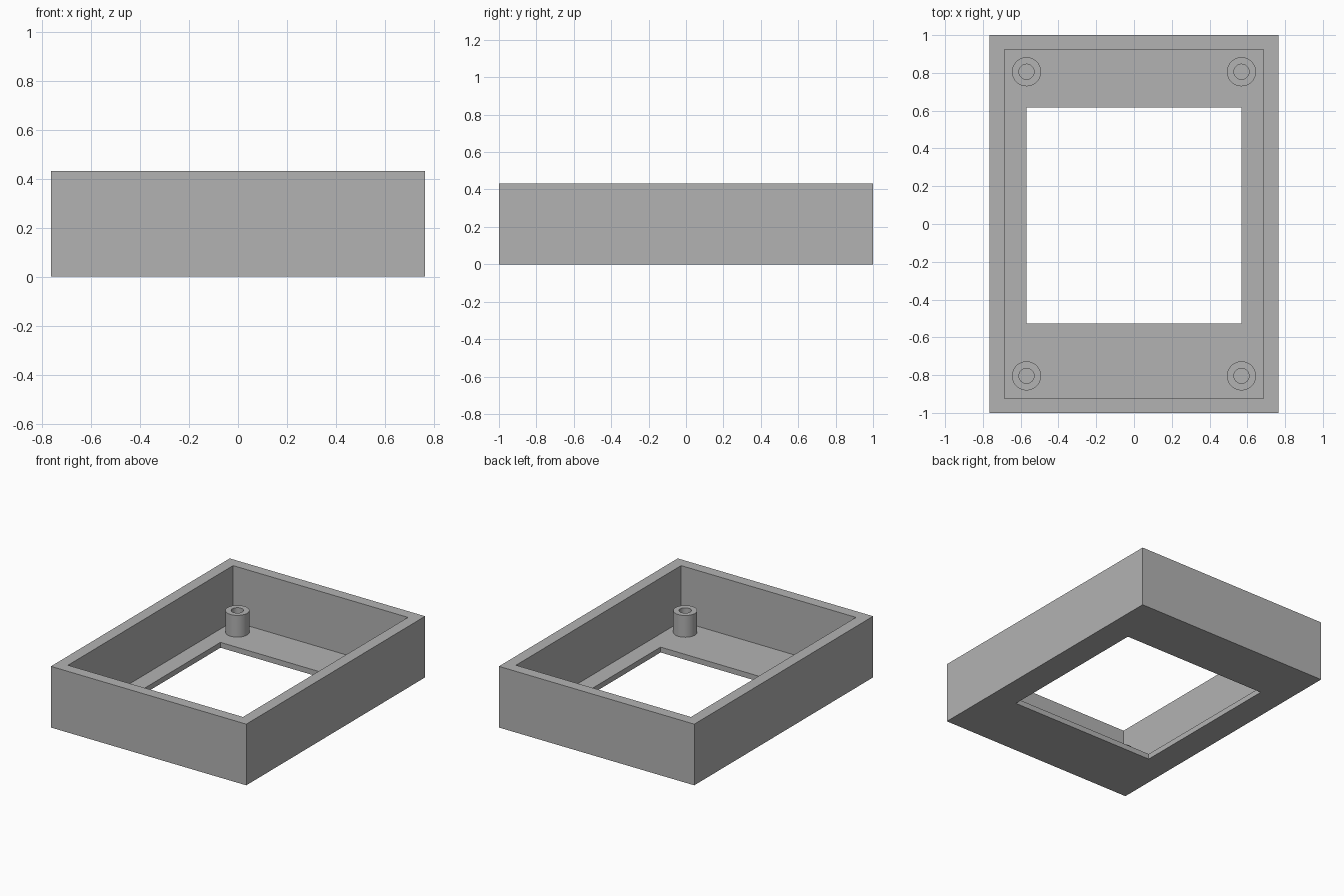
import bpy
import bmesh
import math

default_cube = bpy.data.objects.get("Cube")
if default_cube:
    bpy.data.objects.remove(default_cube, do_unlink=True)

HEIGHT, FLOOR, POST_TOP = 0.433, 0.038, 0.192
POST_RADIUS, HOLE_RADIUS, SIDES = 0.077, 0.04, 48

grey = bpy.data.materials.new("plain grey")
grey.use_nodes = True
grey.diffuse_color = (0.45, 0.45, 0.45, 1)
grey.node_tree.nodes["Principled BSDF"].inputs["Base Color"].default_value = grey.diffuse_color


def rectangle(x, y_front, y_back, z):
    return [(-x, y_front, z), (x, y_front, z), (x, y_back, z), (-x, y_back, z)]


def circle(radius, z):
    angles = [2 * math.pi * i / SIDES for i in range(SIDES)]
    return [(radius * math.cos(a), radius * math.sin(a), z) for a in angles]


def closed_rings(name, rings, location=(0, 0, 0)):
    """Join a cycle of rings into one watertight solid."""
    bm = bmesh.new()
    loops = [[bm.verts.new(p) for p in ring] for ring in rings]
    for a, b in zip(loops, loops[1:] + loops[:1]):
        n = len(a)
        for i in range(n):
            j = (i + 1) % n
            bm.faces.new((a[i], a[j], b[j], b[i]))
    bmesh.ops.recalc_face_normals(bm, faces=bm.faces)
    mesh = bpy.data.meshes.new(name)
    bm.to_mesh(mesh)
    bm.free()
    mesh.materials.append(grey)
    obj = bpy.data.objects.new(name, mesh)
    obj.location = location
    bpy.context.collection.objects.link(obj)
    return obj


# Open tray: outer walls, rim, inner walls, floor and its rectangular window
outer = (0.765, -1, 1)
inner = (0.685, -0.923, 0.923)
window = (0.569, -0.528, 0.616)
closed_rings("tray", [
    rectangle(*outer, 0), rectangle(*outer, HEIGHT),
    rectangle(*inner, HEIGHT), rectangle(*inner, FLOOR),
    rectangle(*window, FLOOR), rectangle(*window, 0),
])

# Hollow screw posts in the four corners
posts = []
for side, x in (("right", -0.569), ("left", 0.569)):
    for end, y in (("front", -0.804), ("back", 0.806)):
        posts.append(closed_rings(f"{end}_{side}_screw_post", [
            circle(POST_RADIUS, FLOOR), circle(POST_RADIUS, POST_TOP),
            circle(HOLE_RADIUS, POST_TOP), circle(HOLE_RADIUS, FLOOR),
        ], (x, y, 0)))

# Smooth the round sides, keep the rims sharp
bpy.ops.object.select_all(action="DESELECT")
for post in posts:
    post.select_set(True)
bpy.context.view_layer.objects.active = posts[0]
bpy.ops.object.shade_smooth_by_angle(angle=math.radians(30))
